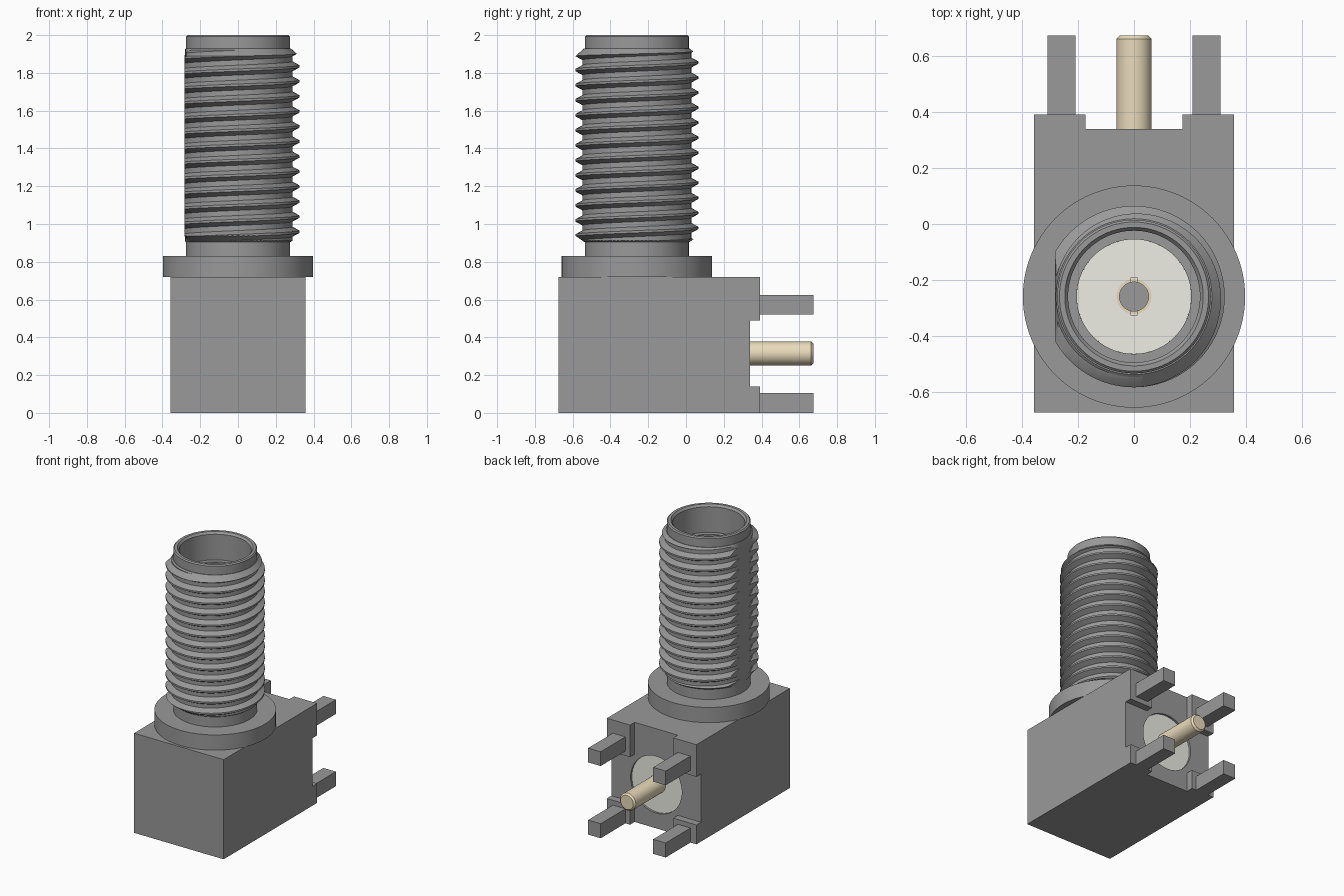
import bpy, bmesh
from math import sin, cos, pi, radians
from mathutils import Matrix

if "Cube" in bpy.data.objects:
    bpy.data.objects.remove(bpy.data.objects["Cube"])

AXIS = Matrix.Translation((0, -0.26, 0))                                    # upright barrel
BACK = Matrix.Translation((0, 0, 0.315)) @ Matrix.Rotation(-pi / 2, 4, 'X')  # points to +y


def material(name, rgb):
    m = bpy.data.materials.new(name)
    m.diffuse_color = (*rgb, 1)
    m.use_nodes = True
    m.node_tree.nodes["Principled BSDF"].inputs["Base Color"].default_value = m.diffuse_color
    return m


METAL = material("dark_metal", (0.32, 0.32, 0.32))
WHITE = material("insulator_white", (0.86, 0.86, 0.79))
GOLD = material("pale_gold", (0.82, 0.71, 0.50))


def finish(name, bm, mat=METAL, smooth=False):
    bmesh.ops.remove_doubles(bm, verts=bm.verts, dist=1e-5)
    bmesh.ops.recalc_face_normals(bm, faces=bm.faces)
    me = bpy.data.meshes.new(name)
    bm.to_mesh(me)
    bm.free()
    ob = bpy.data.objects.new(name, me)
    bpy.context.collection.objects.link(ob)
    me.materials.append(mat)
    if smooth:
        smooth_edges(ob)
    return ob


def activate(ob):
    bpy.ops.object.select_all(action='DESELECT')
    ob.select_set(True)
    bpy.context.view_layer.objects.active = ob


def smooth_edges(ob):
    activate(ob)
    bpy.ops.object.shade_smooth_by_angle(angle=radians(25))


def box(name, x, y, z, mat=METAL):
    bm = bmesh.new()
    bmesh.ops.create_cube(bm, size=1)
    for v in bm.verts:
        v.co = [r[0] if c < 0 else r[1] for c, r in zip(v.co, (x, y, z))]
    return finish(name, bm, mat)


def lathe(name, profile, frame=AXIS, mat=METAL, closed=False, seg=72, min_x=None, smooth=True):
    bm = bmesh.new()
    rings = []
    for k in range(seg):
        a = 2 * pi * k / seg
        rings.append([bm.verts.new((r * cos(a), r * sin(a), z)) for r, z in profile])
    n = len(profile)
    for k in range(seg):
        p, q = rings[k], rings[(k + 1) % seg]
        for i in range(n if closed else n - 1):
            j = (i + 1) % n
            bm.faces.new((p[i], q[i], q[j], p[j]))
    if min_x is not None:
        for v in bm.verts:
            v.co.x = max(v.co.x, min_x)
    bm.transform(frame)
    return finish(name, bm, mat, smooth)


def cut(ob, cutter, operation='DIFFERENCE'):
    cutter.hide_render = True
    mod = ob.modifiers.new("cut", 'BOOLEAN')
    mod.operation, mod.solver, mod.object = operation, 'EXACT', cutter
    activate(ob)
    bpy.ops.object.modifier_apply(modifier=mod.name)
    bpy.data.objects.remove(cutter)


# Block body with a cross-shaped relief and a round socket on the back
body = box("body", (-0.358, 0.358), (-0.675, 0.392), (0, 0.72))
cut(body, box("cutter", (-0.173, 0.173), (0.34, 0.5), (-0.1, 0.9)))
cut(body, box("cutter", (-0.5, 0.5), (0.34, 0.5), (0.14, 0.488)))
cut(body, lathe("cutter", [(0, 0.2), (0.205, 0.2), (0.205, 0.6), (0, 0.6)], BACK, smooth=False))

# Four square mounting legs
for side, xs in (("left", (-0.31, -0.21)), ("right", (0.21, 0.31))):
    for level, zs in (("lower", (0, 0.105)), ("upper", (0.522, 0.625))):
        box(f"leg_{side}_{level}", xs, (0.385, 0.675), zs)

# Rear insulator and solder pin
lathe("rear_insulator", [(0, 0.2), (0.205, 0.2), (0.205, 0.325), (0, 0.325)], BACK, WHITE)
lathe("rear_pin", [(0, 0.28), (0.063, 0.28), (0.063, 0.663), (0.051, 0.675), (0, 0.675)],
      BACK, GOLD, seg=48)

# Flange and hollow barrel
lathe("barrel", [(0, 0.72), (0.398, 0.72), (0.398, 0.83), (0.275, 0.83), (0.275, 1.992),
                 (0.267, 2.0), (0.248, 2.0), (0.236, 1.985), (0.236, 1.8), (0.205, 1.8),
                 (0.205, 0.95), (0, 0.95)], seg=96)

# Right-handed thread: helical ridge joined to its core,
# trimmed by a chamfered cylinder with one flat side
PITCH, STEPS, TURNS = 0.0796, 72, 15
section = [(0.268, -0.037), (0.325, -0.006), (0.325, 0.006), (0.268, 0.037)]
bm = bmesh.new()
loops = []
for k in range(STEPS * TURNS + 1):
    a = 2 * pi * k / STEPS
    zc = 0.80 + PITCH * k / STEPS
    loops.append([bm.verts.new((r * cos(a), r * sin(a), zc + h)) for r, h in section])
for p, q in zip(loops, loops[1:]):
    for i in range(4):
        j = (i + 1) % 4
        bm.faces.new((p[i], q[i], q[j], p[j]))
bm.faces.new(loops[0])
bm.faces.new(loops[-1])
bm.transform(AXIS)
thread = finish("thread", bm)
cut(thread, lathe("core", [(0.255, 0.86), (0.288, 0.86), (0.288, 1.96), (0.255, 1.96)],
                  closed=True, seg=72, smooth=False), 'UNION')
cut(thread, lathe("cutter", [(0, 0.905), (0.279, 0.905), (0.335, 0.945), (0.335, 1.88),
                             (0.279, 1.93), (0, 1.93)],
                  seg=96, min_x=-0.283, smooth=False), 'INTERSECT')
smooth_edges(thread)

# Front insulator with slotted centre contact
insulator = lathe("front_insulator", [(0.0625, 0.95), (0.205, 0.95), (0.205, 1.79), (0.0625, 1.79)],
                  mat=WHITE, closed=True, smooth=False)
contact = lathe("centre_contact", [(0.052, 0.95), (0.0625, 0.95), (0.0625, 1.79), (0.052, 1.79)],
                mat=GOLD, closed=True, smooth=False)
for part in (insulator, contact):
    cut(part, box("cutter", (-0.012, 0.012), (-0.326, -0.194), (1.6, 1.9),
                  WHITE if part is insulator else GOLD))
    smooth_edges(part)
